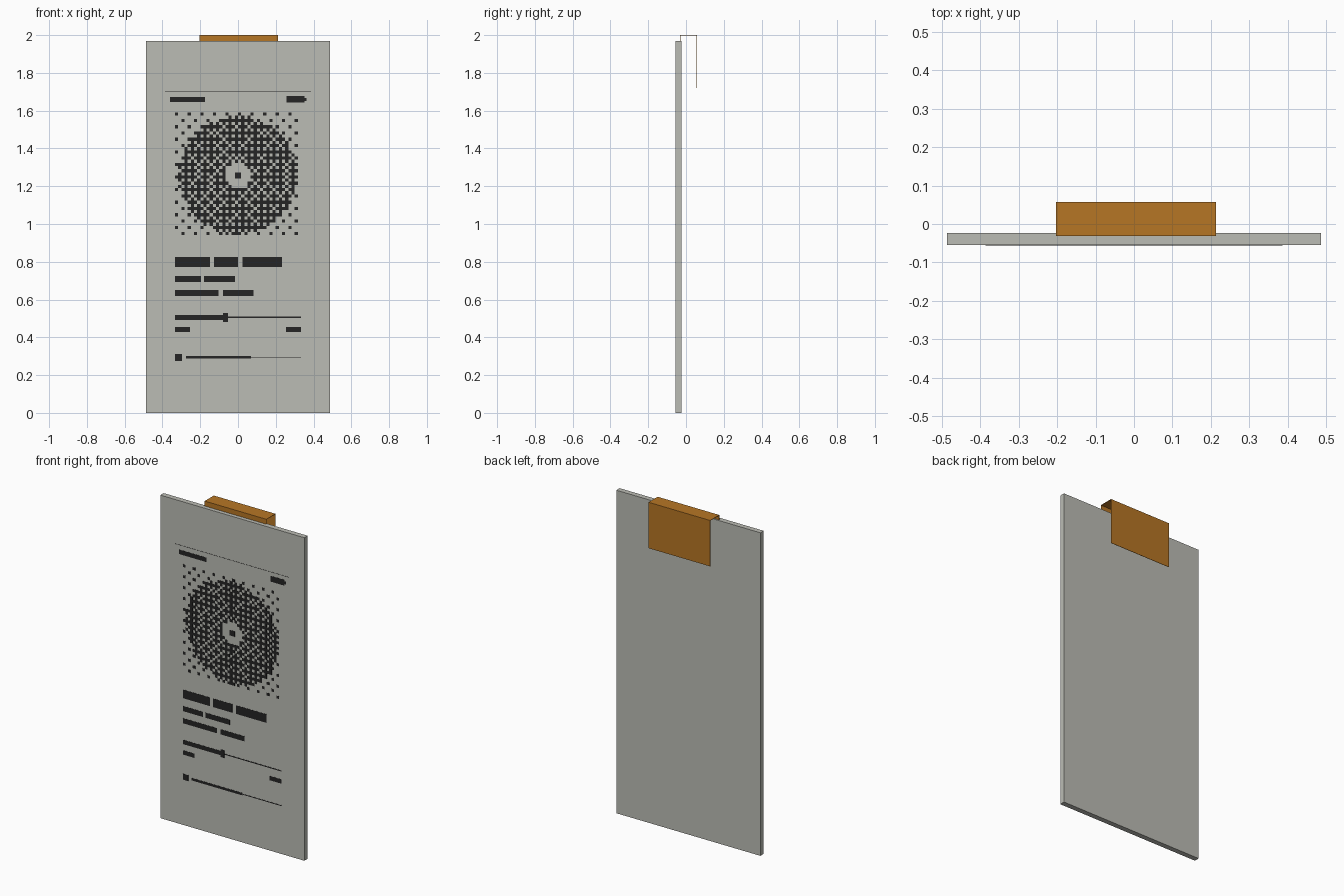
import bpy, bmesh, math
from mathutils import Matrix, Vector

default = bpy.data.objects.get("Cube")
if default:
    bpy.data.objects.remove(default, do_unlink=True)


def material(name, rgb):
    m = bpy.data.materials.new(name)
    m.use_nodes = True
    m.diffuse_color = (*rgb, 1)
    m.node_tree.nodes["Principled BSDF"].inputs["Base Color"].default_value = (*rgb, 1)
    return m


GREY = material("warm_grey", (0.50, 0.505, 0.46))
ORANGE = material("burnt_orange", (0.47, 0.18, 0.018))
INK = material("ink_black", (0.018, 0.018, 0.018))

FRONT, BACK = -0.055, -0.023     # slab faces
INK_Y = (FRONT - 0.001, FRONT + 0.001)


def add_box(bm, x, y, z):
    """Box from (low, high) pairs."""
    lo, hi = map(Vector, zip(x, y, z))
    bmesh.ops.create_cube(bm, size=1, matrix=Matrix.Translation((lo + hi) / 2)
                          @ Matrix.Diagonal((*(hi - lo), 1)))


def build(name, mat, boxes):
    bm = bmesh.new()
    for box in boxes:
        add_box(bm, *box)
    mesh = bpy.data.meshes.new(name)
    bm.to_mesh(mesh)
    bm.free()
    mesh.materials.append(mat)
    ob = bpy.data.objects.new(name, mesh)
    bpy.context.collection.objects.link(ob)
    return ob


def plates(name, rects):
    """Thin printed plates on the front: (x0, x1, z0, z1) each."""
    return build(name, INK, [((a, b), INK_Y, (c, d)) for a, b, c, d in rects])


# Slab
build("slab", GREY, [((-0.486, 0.486), (FRONT, BACK), (0, 1.97))])

# Bent sheet clip, open at the sides
CX, T = (-0.203, 0.213), 0.002
build("clip", ORANGE, [
    (CX, (-0.031, 0.057), (2 - T, 2)),
    (CX, (0.057 - T, 0.057), (1.72, 2 - T)),
    (CX, (-0.031, -0.031 + T), (1.94, 2 - T)),
])

# Dithered disc: ordered threshold over a square grid of cells
N, HALF, CZ = 40, 0.333, 1.257
CELL = 2 * HALF / N


def threshold(i, j):
    t = 0
    for bit in (0, 1):
        a, b = i >> bit & 1, j >> bit & 1
        t = t * 4 + 2 * (a ^ b) + b
    return (t + 0.5) / 16


def darkness(i, j):
    r = math.hypot(i - N / 2 + 0.5, j - N / 2 + 0.5)
    if r < 1:
        return 1
    if r < 4:
        return 0.03
    if r < 19:
        return 0.68 + 0.1 * math.sin(r * 1.9)
    return 0.12


dots = []
for j in range(N):
    for i in range(N):
        if darkness(i, j) > threshold(i, j):
            x, z = -HALF + i * CELL, CZ + HALF - j * CELL
            dots.append((x, x + CELL, z - CELL, z))
plates("dithered_disc", dots)

# Status row
plates("status_bar", [(-0.36, -0.175, 1.645, 1.672)])
plates("battery_icon", [(0.258, 0.352, 1.642, 1.677), (0.352, 0.363, 1.652, 1.667)])
plates("status_hairline", [(-0.386, 0.386, 1.7, 1.7015)])

# Text blocks: row height range, then spans
rows = {
    "title_blocks": (0.773, 0.825, [(-0.333, -0.149), (-0.128, 0), (0.025, 0.232)]),
    "subtitle_blocks": (0.694, 0.725, [(-0.333, -0.197), (-0.181, -0.017)]),
    "detail_blocks": (0.62, 0.651, [(-0.333, -0.102), (-0.08, 0.083)]),
    "time_blocks": (0.429, 0.455, [(-0.333, -0.255), (0.253, 0.333)]),
}
for name, (z0, z1, spans) in rows.items():
    plates(name, [(a, b, z0, z1) for a, b in spans])

# Progress slider
plates("progress_fill", [(-0.333, -0.08, 0.493, 0.519)])
plates("progress_knob", [(-0.08, -0.054, 0.482, 0.529)])
plates("progress_track", [(-0.054, 0.333, 0.503, 0.509)])

# Volume slider
plates("volume_icon", [(-0.333, -0.297, 0.276, 0.312)])
plates("volume_fill", [(-0.276, 0.068, 0.287, 0.302)])
plates("volume_track", [(0.068, 0.333, 0.292, 0.297)])
